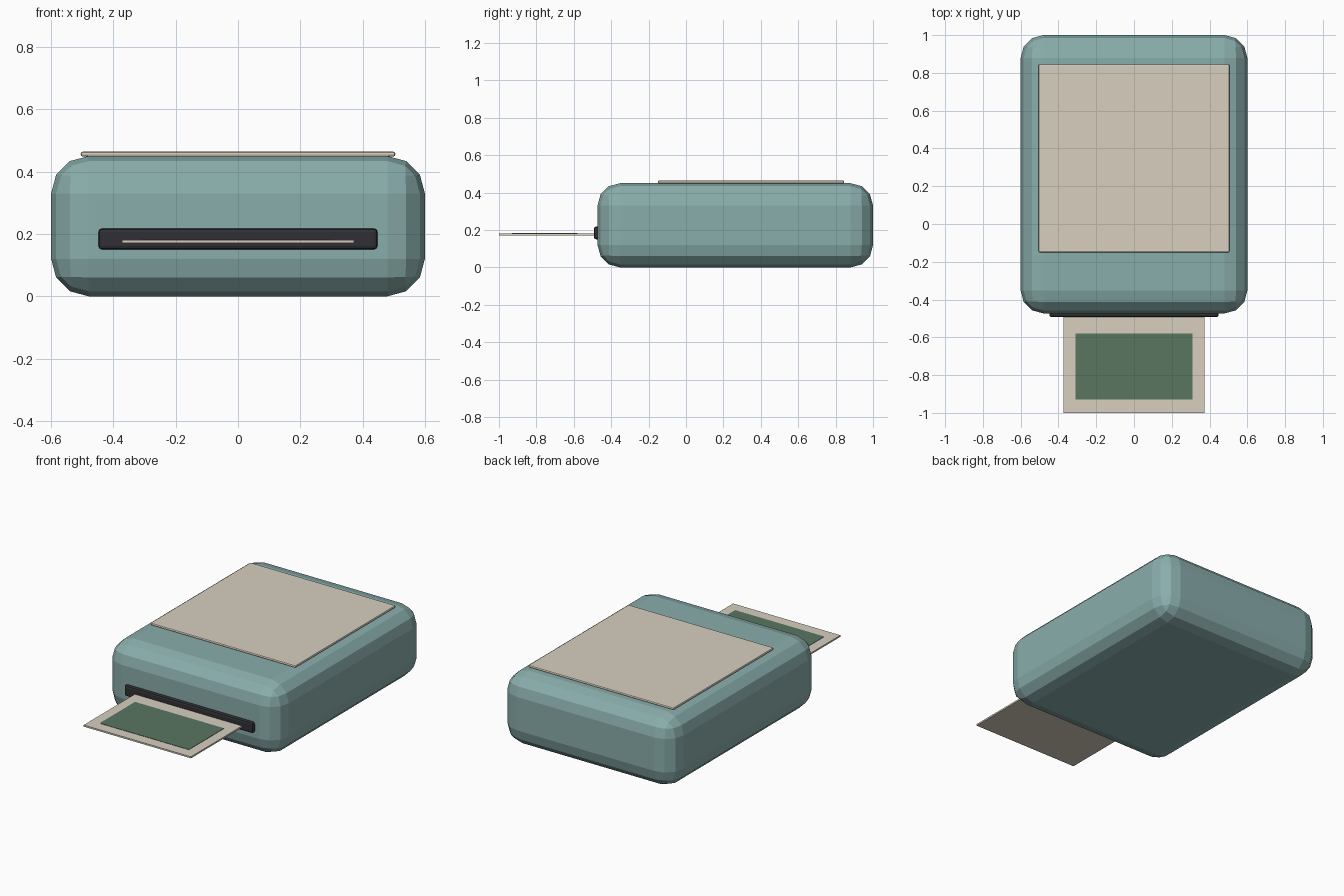
import bpy

if "Cube" in bpy.data.objects:
    bpy.data.objects.remove(bpy.data.objects["Cube"])

def material(name, rgb):
    m = bpy.data.materials.new(name)
    m.diffuse_color = (*rgb, 1)
    m.use_nodes = True
    m.node_tree.nodes["Principled BSDF"].inputs["Base Color"].default_value = m.diffuse_color
    return m

teal = material("teal", (0.25, 0.42, 0.41))
cream = material("cream", (0.68, 0.62, 0.52))
black = material("black", (0.03, 0.03, 0.035))
green = material("green", (0.10, 0.18, 0.12))

def box(name, lo, hi, mat, bevel=0, segments=2):
    """Flat-shaded box between two corners, with optional rounded edges."""
    centre = [(a + b) / 2 for a, b in zip(lo, hi)]
    bpy.ops.mesh.primitive_cube_add(size=1, location=centre)
    ob = bpy.context.object
    ob.name = name
    ob.scale = [b - a for a, b in zip(lo, hi)]
    bpy.ops.object.transform_apply(location=False, rotation=False, scale=True)
    ob.data.materials.append(mat)
    if bevel:
        mod = ob.modifiers.new("rounded_edges", 'BEVEL')
        mod.width = bevel
        mod.segments = segments
    return ob

# Housing and top panel
box("body", (-0.6, -0.473, 0), (0.6, 1.0, 0.45), teal, 0.12, 3)
box("top_panel", (-0.505, -0.15, 0.449), (0.505, 0.845, 0.464), cream, 0.006)

# Front exit slot with the print sticking out
box("exit_slot", (-0.448, -0.493, 0.15), (0.448, -0.455, 0.218), black, 0.012)
box("print_sheet", (-0.373, -1.0, 0.171), (0.373, -0.46, 0.181), cream)
box("print_picture", (-0.31, -0.93, 0.179), (0.31, -0.58, 0.183), green)
